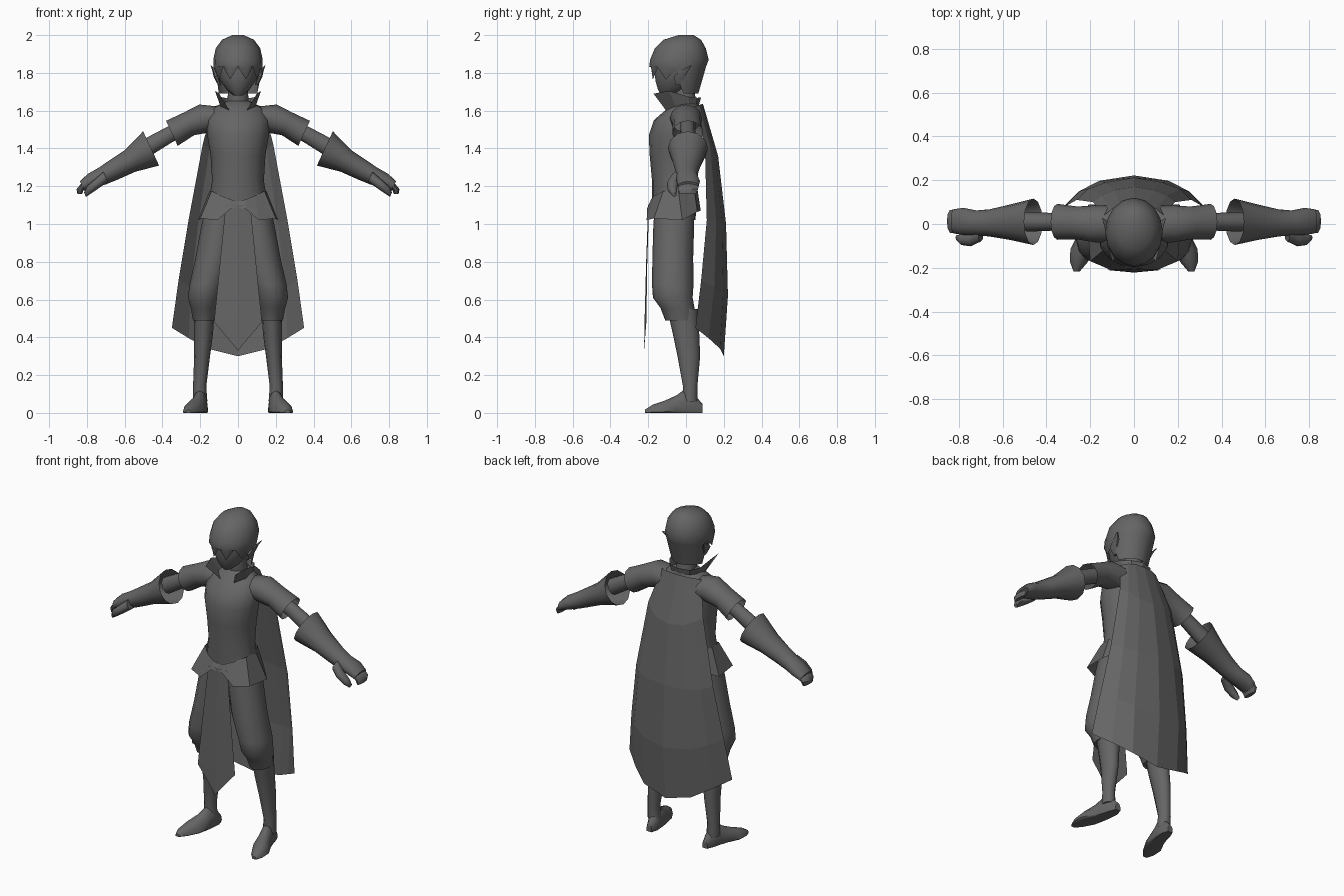
import bpy, bmesh, math
from mathutils import Vector

grey = bpy.data.materials.new("dark_grey")
grey.diffuse_color = (0.13, 0.13, 0.13, 1)

X, Y, Z = Vector((1, 0, 0)), Vector((0, 1, 0)), Vector((0, 0, 1))


def finish(name, bm, mirror, smooth, closed=True):
    """Turn a bmesh into a named object, optionally mirrored across x."""
    if closed:
        bmesh.ops.recalc_face_normals(bm, faces=bm.faces)
    me = bpy.data.meshes.new(name)
    bm.to_mesh(me)
    bm.free()
    me.materials.append(grey)
    ob = bpy.data.objects.new(name, me)
    bpy.context.collection.objects.link(ob)
    bpy.ops.object.select_all(action='DESELECT')
    ob.select_set(True)
    bpy.context.view_layer.objects.active = ob
    if smooth:
        bpy.ops.object.shade_smooth_by_angle(angle=math.radians(smooth))
    if mirror:
        m = ob.modifiers.new("mirror", 'MIRROR')
        m.merge_threshold = 0.0005
    return ob


def loft(name, sections, u=X, v=Y, n=12, mirror=False, smooth=50,
         caps=(True, True), edit=None):
    """Skin elliptical sections (x, y, z, radius_u, radius_v)."""
    bm = bmesh.new()
    rings = []
    for i, (x, y, z, ru, rv) in enumerate(sections):
        ring = []
        for k in range(n):
            a = 2 * math.pi * k / n
            p = Vector((x, y, z)) + u * ru * math.cos(a) + v * rv * math.sin(a)
            if edit:
                p = edit(i, k, a, p)
            ring.append(bm.verts.new(p))
        rings.append(ring)
    for r, s in zip(rings, rings[1:]):
        for k in range(n):
            j = (k + 1) % n
            bm.faces.new((r[k], r[j], s[j], s[k]))
    if caps[0]:
        bm.faces.new(rings[0])
    if caps[1]:
        bm.faces.new(rings[-1])
    return finish(name, bm, mirror, smooth)


def sheet(name, rows, smooth=0):
    """Mirrored cloth sheet from rows of points."""
    bm = bmesh.new()
    vs = [[bm.verts.new(p) for p in row] for row in rows]
    for r, s in zip(vs, vs[1:]):
        for k in range(len(r) - 1):
            bm.faces.new((r[k], s[k], s[k + 1], r[k + 1]))
    return finish(name, bm, True, smooth)


# Torso and neck
loft("torso", [(0, -.06, 1.02, .15, .11), (0, -.06, 1.15, .15, .12),
               (0, -.06, 1.23, .137, .12), (0, -.06, 1.36, .145, .132),
               (0, -.06, 1.47, .163, .137), (0, -.045, 1.55, .165, .125),
               (0, -.012, 1.61, .14, .088), (0, 0, 1.65, .06, .065)], n=16)
loft("neck", [(0, 0, 1.6, .06, .06), (0, -.015, 1.74, .05, .055)])

# Head, ears and hair
loft("head", [(0, -.095, 1.68, .025, .035), (0, -.075, 1.71, .06, .075),
              (0, -.05, 1.76, .095, .115), (0, -.035, 1.82, .115, .135),
              (0, -.03, 1.93, .1, .12)], n=14)
loft("ear", [(.098, -.04, 1.735, .008, .015), (.115, -.035, 1.78, .014, .035),
             (.125, -.01, 1.81, .01, .025), (.143, .025, 1.838, .002, .004)],
     n=6, mirror=True)


def fringe(i, k, a, p):
    # jagged points in front, short over the ears, long at the nape
    if i == 5:
        s = math.sin(a)
        p.z = 1.69 if s > .3 else 1.81 if s > -.2 else (1.83, 1.765)[k % 2]
    return p


loft("hair", [(0, 0, 2.0, .03, .04), (0, -.02, 1.975, .085, .1),
              (0, -.03, 1.93, .118, .135), (0, -.035, 1.87, .131, .155),
              (0, -.045, 1.83, .13, .15), (0, -.06, 1.76, .11, .125)],
     n=16, caps=(True, False), edit=fringe)

# Flared collar, open in front
sheet("collar", [
    [(.1, -.172, 1.69), (.122, -.09, 1.705), (.105, .01, 1.675),
     (.07, .06, 1.668), (0, .08, 1.67)],
    [(.045, -.105, 1.6), (.09, -.05, 1.615), (.085, .02, 1.63),
     (.06, .055, 1.635), (0, .07, 1.635)]])

# Arms slope down and outwards
a = math.radians(25)
up = Vector((math.sin(a), 0, math.cos(a)))
loft("sleeve", [(.07, 0, 1.545, .085, .085), (.17, 0, 1.56, .085, .08),
                (.26, .005, 1.53, .075, .066), (.35, .01, 1.48, .082, .073)],
     Y, up, mirror=True, caps=(False, False))
loft("upper_arm", [(.24, .01, 1.53, .04, .045), (.36, .01, 1.475, .04, .044),
                   (.49, .01, 1.4, .045, .05)], Y, up, n=10, mirror=True)
loft("glove", [(.46, .01, 1.4, .106, .1), (.57, .008, 1.335, .08, .064),
               (.66, .005, 1.285, .062, .055), (.72, .005, 1.253, .057, .048),
               (.78, .012, 1.228, .062, .04), (.825, .012, 1.2, .055, .028)],
     Y, up, mirror=True, caps=(False, True))
loft("fingers", [(.80, .012, 1.215, .03, .058), (.835, .012, 1.185, .02, .055),
                 (.838, .01, 1.158, .012, .045)], X, Y, n=10, mirror=True)
loft("thumb", [(.70, -.045, 1.25, .035, .03), (.745, -.072, 1.215, .03, .026),
               (.79, -.072, 1.18, .024, .022), (.81, -.062, 1.155, .012, .012)],
     Y, up, n=8, mirror=True)

# Baggy trousers, lower legs and pointed shoes
loft("trouser_leg", [(.085, -.06, 1.1, .085, .105), (.097, -.065, .99, .097, .108),
                     (.125, -.07, .82, .1, .108), (.165, -.07, .68, .092, .11),
                     (.178, -.07, .61, .087, .105), (.18, -.045, .555, .07, .09),
                     (.18, -.03, .49, .058, .08)], mirror=True)
loft("lower_leg", [(.18, -.02, .55, .055, .08), (.182, 0, .42, .05, .07),
                   (.19, .015, .3, .042, .06), (.203, .022, .14, .035, .038),
                   (.2, .02, .06, .038, .04)], mirror=True)


def flat_sole(i, k, a, p):
    p.z = max(p.z, 0)
    return p


loft("shoe", [(.19, .088, .012, .018, .035), (.192, .05, .01, .034, .08),
              (.2, 0, .01, .04, .12), (.212, -.05, .008, .046, .085),
              (.235, -.115, .006, .056, .058), (.252, -.175, .004, .04, .04),
              (.262, -.217, .002, .014, .015)], X, Z,
     mirror=True, edit=flat_sole)

# Tunic skirt flaps around the hips
sheet("skirt", [
    [(.0, -.183, 1.12), (.04, -.185, 1.13), (.09, -.165, 1.15), (.14, -.12, 1.175),
     (.15, -.04, 1.175), (.1, .045, 1.175), (0, .062, 1.175)],
    [(.0, -.2, 1.085), (.04, -.207, 1.08), (.11, -.208, 1.02), (.2, -.17, 1.03),
     (.212, -.02, 1.02), (.13, .06, 1.065), (0, .078, 1.07)]])

# Front cloth panel ending in a point
sheet("front_cloth", [
    [(0, -.2, 1.1), (.065, -.195, 1.1)],
    [(0, -.211, .8), (.095, -.205, .8)],
    [(0, -.219, .5), (.127, -.21, .48)],
    [(0, -.222, .33), (.062, -.216, .405)]])

# Cape, flat shaded panels
sheet("cape", [
    [(0, .09, 1.635), (.06, .085, 1.635), (.1, .07, 1.63), (.135, .04, 1.62)],
    [(0, .17, 1.36), (.09, .155, 1.37), (.15, .13, 1.4), (.187, .1, 1.42)],
    [(0, .212, 1.0), (.13, .19, 1.0), (.21, .16, 1.01), (.262, .11, 1.02)],
    [(0, .222, .62), (.16, .197, .64), (.25, .15, .67), (.315, .08, .7)],
    [(0, .2, .3), (.16, .18, .34), (.26, .12, .395), (.35, .05, .45)]])
